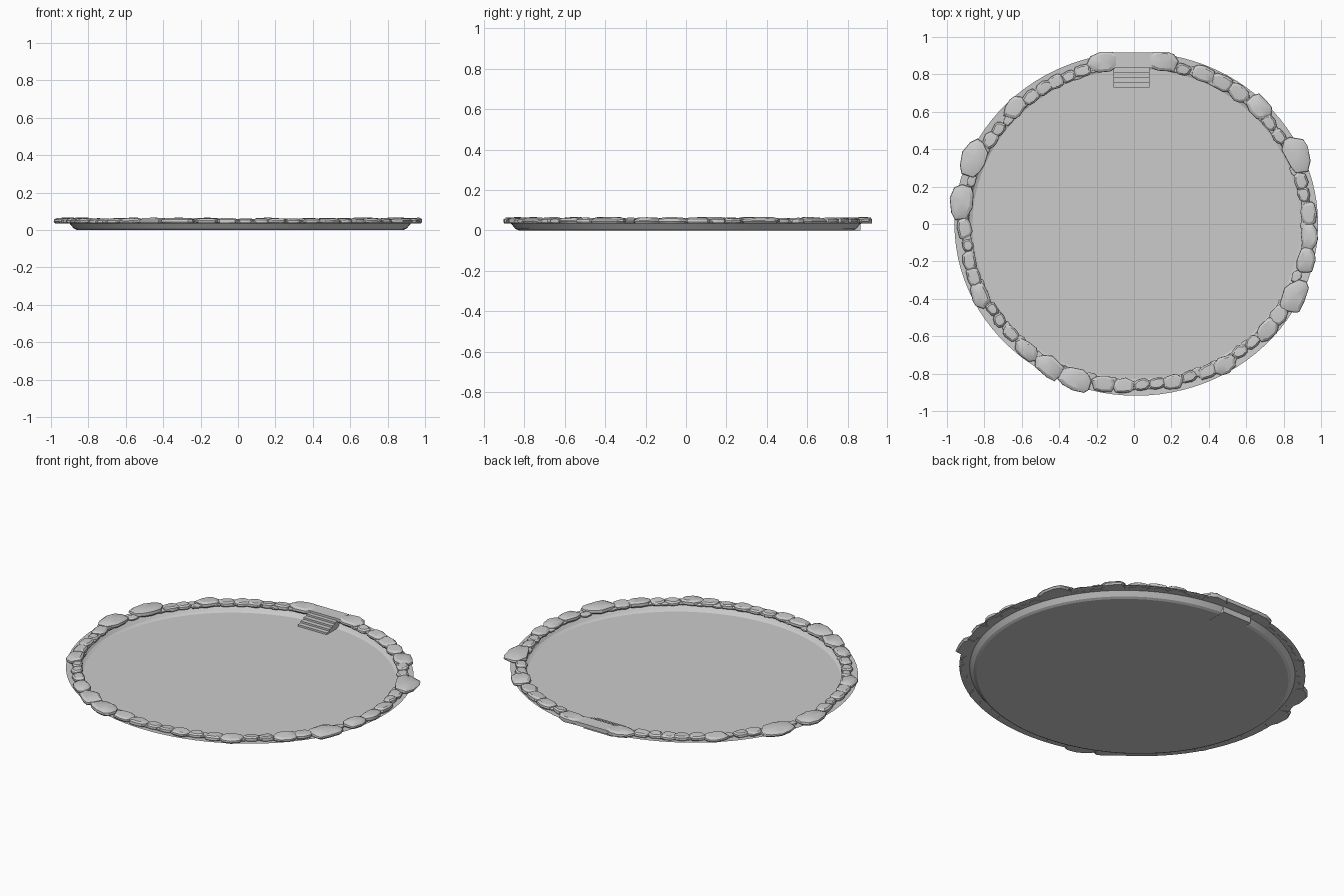
import bpy, bmesh, math, random
from mathutils import Vector

if "Cube" in bpy.data.objects:
    bpy.data.objects.remove(bpy.data.objects["Cube"])

random.seed(4)
CX = 0.012            # basin centre is slightly off the overall centre


def finish(name, bm, smooth=None):
    bmesh.ops.recalc_face_normals(bm, faces=bm.faces[:])
    me = bpy.data.meshes.new(name)
    bm.to_mesh(me)
    bm.free()
    ob = bpy.data.objects.new(name, me)
    bpy.context.collection.objects.link(ob)
    if smooth:
        bpy.ops.object.select_all(action='DESELECT')
        ob.select_set(True)
        bpy.context.view_layer.objects.active = ob
        bpy.ops.object.shade_smooth_by_angle(angle=math.radians(smooth))
    return ob


def box(bm, x0, x1, y0, y1, z0, z1):
    r = bmesh.ops.create_cube(bm, size=1)
    for v in r['verts']:
        v.co = Vector((x1 if v.co.x > 0 else x0,
                       y1 if v.co.y > 0 else y0,
                       z1 if v.co.z > 0 else z0))


# Basin: floor, sloped wall and flat flange under the stones
bm = bmesh.new()
N = 96
rings = []
for rx, ry, z in [(0.875, 0.83, 0.001), (0.89, 0.845, 0.008),
                  (0.912, 0.866, 0.034), (0.972, 0.918, 0.037)]:
    rings.append([bm.verts.new((CX + rx * math.cos(2 * math.pi * i / N),
                                ry * math.sin(2 * math.pi * i / N), z))
                  for i in range(N)])
bm.faces.new(rings[0])
for a, b in zip(rings, rings[1:]):
    for i in range(N):
        j = (i + 1) % N
        bm.faces.new((a[i], a[j], b[j], b[i]))
finish("pool_basin", bm, 20)

# Entry steps and landing slab
bm = bmesh.new()
for k in range(4):
    y0 = 0.73 + 0.027 * k
    box(bm, -0.11, 0.083, y0, 0.865 if k == 0 else y0 + 0.027 + 0.02,
        0.0, 0.012 + 0.011 * k)
box(bm, -0.11, 0.083, 0.838, 0.865, 0.0, 0.036)
finish("entry_steps", bm)
bm = bmesh.new()
box(bm, -0.13, 0.10, 0.835, 0.918, 0.036, 0.058)
finish("landing_slab", bm)


def stone(bm, ang, length, width, z0, h, inner=0.0):
    """Irregular chamfered rock lying along the rim at an angle."""
    a = math.radians(ang)
    c, s = math.cos(a), math.sin(a)
    r = 1 / math.sqrt((c / 0.878) ** 2 + (s / 0.826) ** 2) + width / 2 + inner
    n = random.choice((8, 9, 10))
    out = []
    for i in range(n):
        t = 2 * math.pi * (i + random.uniform(-.25, .25)) / n
        k = random.uniform(0.9, 1.1)
        ct, st = math.cos(t), math.sin(t)
        out.append((k * math.copysign(abs(ct) ** 0.8, ct) * width / 2,
                    k * math.copysign(abs(st) ** 0.8, st) * length / 2))
    tilt = random.uniform(-.12, .12)
    layers = []
    for sc, f in [(0.88, 0), (1.0, 0.3), (0.97, 0.65), (0.72, 0.93)]:
        row = []
        for u, v in out:
            u, v = u * sc, v * sc
            x = CX + (r + u) * c - v * s
            y = (r + u) * s + v * c
            z = z0 + h * f + (tilt * u if f > 0.5 else 0)
            row.append(bm.verts.new((max(-1, min(1, x)),
                                     max(-.92, min(.92, y)), min(z, 0.066))))
        layers.append(row)
    bm.faces.new(layers[0][::-1])
    for p, q in zip(layers, layers[1:]):
        for i in range(n):
            j = (i + 1) % n
            bm.faces.new((p[i], p[j], q[j], q[i]))
    top = bm.verts.new((CX + r * c, r * s, min(z0 + h, 0.066)))
    for i in range(n):
        bm.faces.new((layers[-1][i], layers[-1][(i + 1) % n], top))


# Rim stones: (angle in degrees, length in hundredths)
STONES = [(80.5, 16), (73, 8), (66, 12), (58.7, 12), (52, 12), (43.5, 15),
          (37.3, 9), (31.5, 8), (23.2, 19), (14.5, 9), (10, 8), (3.3, 12),
          (-4, 13), (-12, 14), (-24.5, 18), (-32.7, 11), (-38.7, 13),
          (-45.5, 8), (-51, 8), (-57.5, 13), (-64.2, 10), (-71, 8),
          (-77, 10), (-82.5, 8), (-88, 8), (-94.5, 11), (-101.7, 12),
          (-111.4, 17), (-121.5, 16), (-131, 13), (-138.8, 9), (-144.8, 8),
          (-149.4, 7), (-155.5, 13), (-162, 10), (-167.5, 10), (-172.7, 7),
          (-178.4, 11), (172.6, 19), (158, 19), (150, 9), (145.4, 8),
          (136.2, 13), (129.9, 9), (123.9, 9), (119.6, 9), (114.6, 8),
          (109.1, 9), (101.5, 16)]
bm = bmesh.new()
for ang, ln in STONES:
    L = ln / 100
    stone(bm, ang, L * 1.06, 0.018 + 0.60 * L, 0.034, 0.024 + 0.05 * L)
finish("rim_stones", bm, 25)

# Low filler stones wedged between the larger ones
bm = bmesh.new()
for (a, la), (b, lb) in zip(STONES, STONES[1:]):
    stone(bm, (a + (b if abs(a - b) < 180 else b - 360)) / 2, 0.07, 0.05,
          0.034, 0.016, random.uniform(-0.002, 0.014))
finish("filler_stones", bm, 25)
